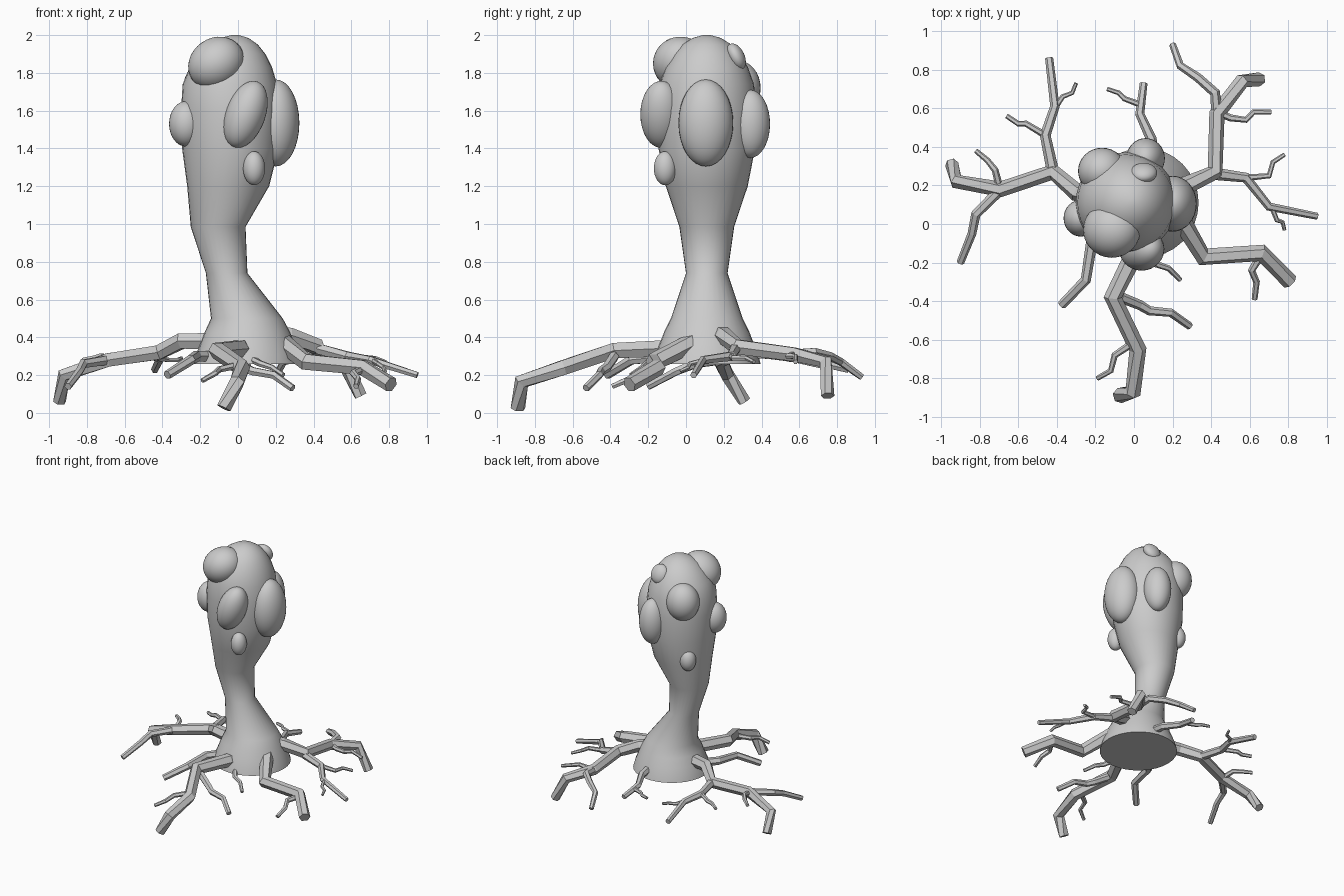
import bpy, bmesh, math
from mathutils import Vector, Euler


def loft(name, rings, smooth):
    """Skin a list of equal-length vertex rings and cap both ends."""
    bm = bmesh.new()
    loops = [[bm.verts.new(p) for p in ring] for ring in rings]
    n = len(loops[0])
    for a, b in zip(loops, loops[1:]):
        for i in range(n):
            bm.faces.new((a[i], a[(i + 1) % n], b[(i + 1) % n], b[i]))
    bm.faces.new(loops[0][::-1])
    bm.faces.new(loops[-1])
    bmesh.ops.recalc_face_normals(bm, faces=bm.faces)
    me = bpy.data.meshes.new(name)
    bm.to_mesh(me)
    bm.free()
    ob = bpy.data.objects.new(name, me)
    bpy.context.collection.objects.link(ob)
    if smooth:
        bpy.ops.object.select_all(action='DESELECT')
        ob.select_set(True)
        bpy.context.view_layer.objects.active = ob
        bpy.ops.object.shade_smooth_by_angle(angle=math.radians(50))
    return ob


def root(name, pts, r0, r1, sides=6):
    """Faceted tapering tube along a bent path, mitred at the bends."""
    pts = [Vector(p) for p in pts]
    rings = []
    for i, p in enumerate(pts):
        d_in = (p - pts[i - 1]).normalized() if i else None
        d_out = (pts[i + 1] - p).normalized() if i < len(pts) - 1 else None
        t = ((d_in or d_out) + (d_out or d_in)).normalized()
        up = Vector((0, 0, 1))
        s = t.cross(up).normalized()
        u = s.cross(t)
        r = r0 + (r1 - r0) * i / (len(pts) - 1)
        rings.append([p + r * (math.cos(a) * s + math.sin(a) * u)
                      for a in (2 * math.pi * k / sides for k in range(sides))])
    return loft(name, rings, False)


def lump(name, loc, size, rot=(0, 0, 0)):
    """Smooth ellipsoid growth."""
    bpy.ops.mesh.primitive_uv_sphere_add(segments=32, ring_count=16, location=loc)
    ob = bpy.context.object
    ob.name = name
    ob.scale = size
    ob.rotation_euler = Euler([math.radians(a) for a in rot])
    bpy.ops.object.shade_smooth()


# Trunk: z, centre x, radius
profile = [(.26, .05, .285), (.31, .05, .272), (.36, .05, .252), (.43, .05, .225), (.5, .047, .19),
           (.74, -.06, .11), (.985, -.105, .145), (1.2, -.052, .217), (1.4, -.04, .256),
           (1.6, -.04, .262), (1.74, -.043, .25), (1.83, -.038, .218), (1.9, -.03, .175),
           (1.95, -.025, .13), (1.985, -.02, .075), (2.0, -.015, .02)]
N = 32
loft("trunk", [[(cx + r * math.cos(2 * math.pi * k / N), .11 + r * math.sin(2 * math.pi * k / N), z)
                for k in range(N)] for z, cx, r in profile], True)

# Lumps on the head
lump("lump_top_front", (-.115, -.03, 1.85), (.155, .145, .135), (0, -35, 0))
lump("lump_left", (-.275, .03, 1.53), (.09, .095, .12))
lump("lump_front", (.04, -.13, 1.58), (.105, .112, .185), (0, 20, 0))
lump("lump_right", (.2, .105, 1.535), (.125, .145, .23))
lump("lump_low_front", (.085, -.11, 1.295), (.058, .06, .09))
lump("lump_back", (.06, .34, 1.53), (.1, .105, .18))
lump("lump_crown", (.05, .265, 1.885), (.07, .045, .075), (25, 0, 0))
lump("lump_top_back", (-.165, .275, 1.72), (.125, .12, .145))
lump("lump_low_back", (-.2, .26, 1.25), (.06, .06, .085))

# Left root and its branches
root("left_root", [(-.1, .12, .38), (-.3, .165, .38), (-.42, .27, .32), (-.69, .18, .28),
                   (-.92, .22, .2), (-.945, .31, .06)], .05, .035)
root("left_branch_back", [(-.42, .27, .32), (-.46, .46, .31), (-.41, .61, .29), (-.44, .86, .23)], .032, .021)
root("left_twig_1", [(-.46, .46, .31), (-.56, .52, .3), (-.6, .52, .29), (-.66, .56, .28)], .018, .013)
root("left_twig_2", [(-.41, .6, .29), (-.37, .66, .28), (-.32, .68, .28), (-.3, .73, .29)], .015, .01)
root("left_branch_front", [(-.69, .18, .28), (-.82, .05, .26), (-.84, -.05, .22), (-.9, -.2, .14)], .028, .02)
root("left_twig_3", [(-.7, .2, .28), (-.72, .28, .3), (-.76, .33, .29), (-.82, .38, .28)], .02, .013)

# Back root
root("back_root", [(.1, .3, .32), (.09, .44, .31), (.03, .57, .29), (.05, .73, .25)], .032, .02)
root("back_twig", [(.03, .62, .28), (-.05, .65, .28), (-.08, .68, .28), (-.14, .7, .28)], .016, .011)

# Right rear root and its branches
root("right_rear_root", [(.12, .15, .42), (.27, .2, .41), (.42, .27, .35), (.43, .57, .31),
                         (.56, .74, .27), (.65, .75, .09)], .05, .036)
root("right_branch", [(.42, .26, .34), (.58, .24, .3), (.7, .09, .28), (.95, .04, .2)], .032, .018)
root("right_twig_1", [(.58, .24, .3), (.7, .25, .29), (.72, .32, .29), (.78, .36, .27)], .018, .011)
root("right_twig_2", [(.71, .1, .28), (.74, .02, .26), (.77, .01, .24), (.78, -.03, .22)], .014, .01)
root("rear_branch", [(.43, .57, .31), (.42, .68, .32), (.33, .76, .3), (.24, .82, .27),
                     (.2, .93, .19)], .03, .018)
root("right_twig_3", [(.43, .58, .31), (.5, .55, .3), (.58, .54, .3), (.62, .58, .3), (.71, .58, .27)], .02, .013)

# Right front root
root("right_front_root", [(.12, .1, .38), (.24, .03, .37), (.36, -.17, .27), (.66, -.15, .24),
                          (.81, -.3, .15)], .055, .042)
root("right_front_twig", [(.66, -.16, .23), (.61, -.24, .21), (.635, -.3, .18), (.625, -.39, .14)], .022, .015)

# Front root and its branches
root("front_root", [(.04, .0, .33), (.01, -.14, .34), (-.11, -.38, .33), (.02, -.65, .24),
                    (-.005, -.87, .165), (-.075, -.89, .025)], .052, .04)
root("front_branch", [(-.07, -.38, .3), (.03, -.42, .24), (.08, -.45, .22), (.19, -.46, .2), (.29, -.53, .13)], .028, .02)
root("front_twig", [(-.01, -.62, .25), (-.1, -.68, .23), (-.12, -.76, .21), (-.19, -.8, .17)], .02, .013)
root("front_small_twig", [(.06, -.12, .29), (.12, -.21, .26), (.18, -.23, .24), (.24, -.29, .2)], .02, .013)

# Left front root
root("left_front_root", [(-.12, .02, .3), (-.22, -.1, .3), (-.25, -.29, .28), (-.375, -.42, .2)], .034, .024)
